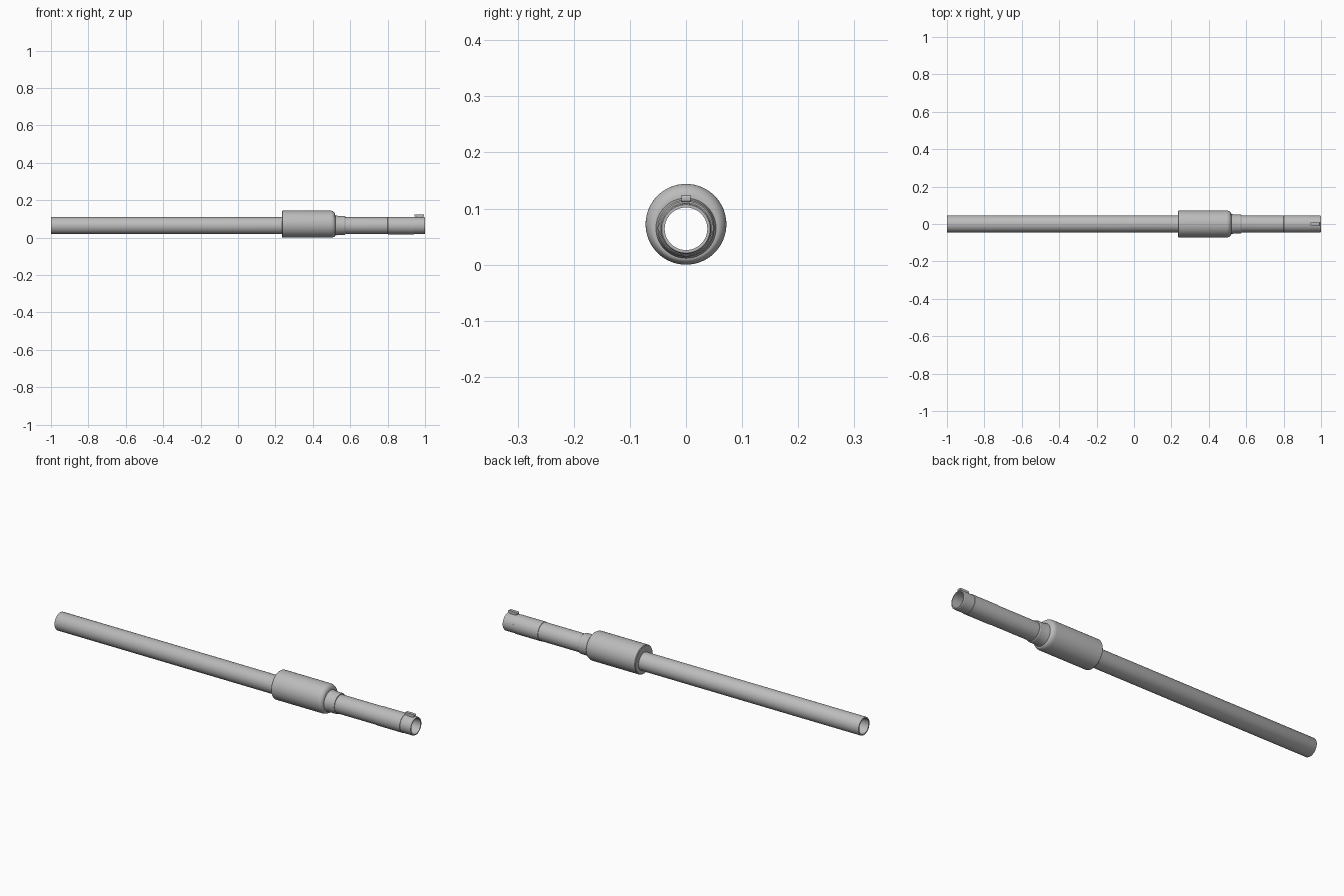
import bpy, bmesh, math

if "Cube" in bpy.data.objects:
    bpy.data.objects.remove(bpy.data.objects["Cube"])

AXIS_Z = 0.064      # height of the tube axis
GRIP_Z = 0.072      # height of the (eccentric) sleeve axis
SIDES = 64

grey = bpy.data.materials.new("plain_grey")
grey.diffuse_color = (0.5, 0.5, 0.5, 1)
grey.use_nodes = True
grey.node_tree.nodes["Principled BSDF"].inputs["Base Color"].default_value = grey.diffuse_color


def finish(name, bm):
    bmesh.ops.recalc_face_normals(bm, faces=bm.faces)
    mesh = bpy.data.meshes.new(name)
    bm.to_mesh(mesh)
    bm.free()
    mesh.materials.append(grey)
    ob = bpy.data.objects.new(name, mesh)
    bpy.context.collection.objects.link(ob)
    bpy.ops.object.select_all(action='DESELECT')
    ob.select_set(True)
    bpy.context.view_layer.objects.active = ob
    bpy.ops.object.shade_smooth_by_angle(angle=math.radians(30))
    return ob


def loft(name, profile, closed=True):
    """Rings along x from (x, radius, axis height); closed joins last to first."""
    bm = bmesh.new()
    rings = []
    for x, r, zc in profile:
        rings.append([bm.verts.new((x, r * math.sin(2 * math.pi * i / SIDES),
                                    zc + r * math.cos(2 * math.pi * i / SIDES)))
                      for i in range(SIDES)])
    pairs = list(zip(rings, rings[1:]))
    if closed:
        pairs.append((rings[-1], rings[0]))
    for a, b in pairs:
        for i in range(SIDES):
            j = (i + 1) % SIDES
            bm.faces.new((a[i], a[j], b[j], b[i]))
    return finish(name, bm)


def box(name, x0, x1, w, z0, z1, bevel):
    bm = bmesh.new()
    bmesh.ops.create_cube(bm, size=1)
    for v in bm.verts:
        v.co = ((x0 + x1) / 2 + v.co.x * (x1 - x0), v.co.y * w,
                (z0 + z1) / 2 + v.co.z * (z1 - z0))
    # round the ends seen from the side
    edges = [e for e in bm.edges if abs(e.verts[0].co.y - e.verts[1].co.y) > w / 2]
    if bevel:
        bmesh.ops.bevel(bm, geom=edges, offset=bevel, segments=4,
                        profile=0.5, affect='EDGES')
    return finish(name, bm)


# Long hollow tube with slightly thicker front band
loft("main_tube", [(x, r, AXIS_Z) for x, r in [
    (-1.0, 0.038), (-1.0, 0.044), (-0.998, 0.045), (0.80, 0.045),
    (0.801, 0.0465), (0.94, 0.0465), (0.941, 0.045), (0.997, 0.045),
    (1.0, 0.043), (1.0, 0.038)]])

# Thick sleeve whose rounded nose blends into the tube
nose = []
for k in range(9):
    a = math.pi / 2 * k / 8
    nose.append((0.495 + 0.025 * math.sin(a), 0.055 + 0.017 * math.cos(a),
                 0.066 + (GRIP_Z - 0.066) * math.cos(a)))
loft("sleeve", [(0.235, 0.043, AXIS_Z), (0.235, 0.069, GRIP_Z),
                (0.238, 0.072, GRIP_Z)] + nose + [(0.52, 0.043, AXIS_Z)])

# Stepped collar in front of the sleeve
loft("collar", [(x, r, AXIS_Z + 0.001) for x, r in [
    (0.515, 0.043), (0.515, 0.054), (0.522, 0.0535), (0.538, 0.0505),
    (0.570, 0.0505), (0.574, 0.048), (0.574, 0.043)]])

# Front blade: stem and rounded bar
box("blade_stem", 0.953, 0.988, 0.013, 0.104, 0.116, 0)
box("blade_bar", 0.943, 0.994, 0.016, 0.112, 0.124, 0.004)
